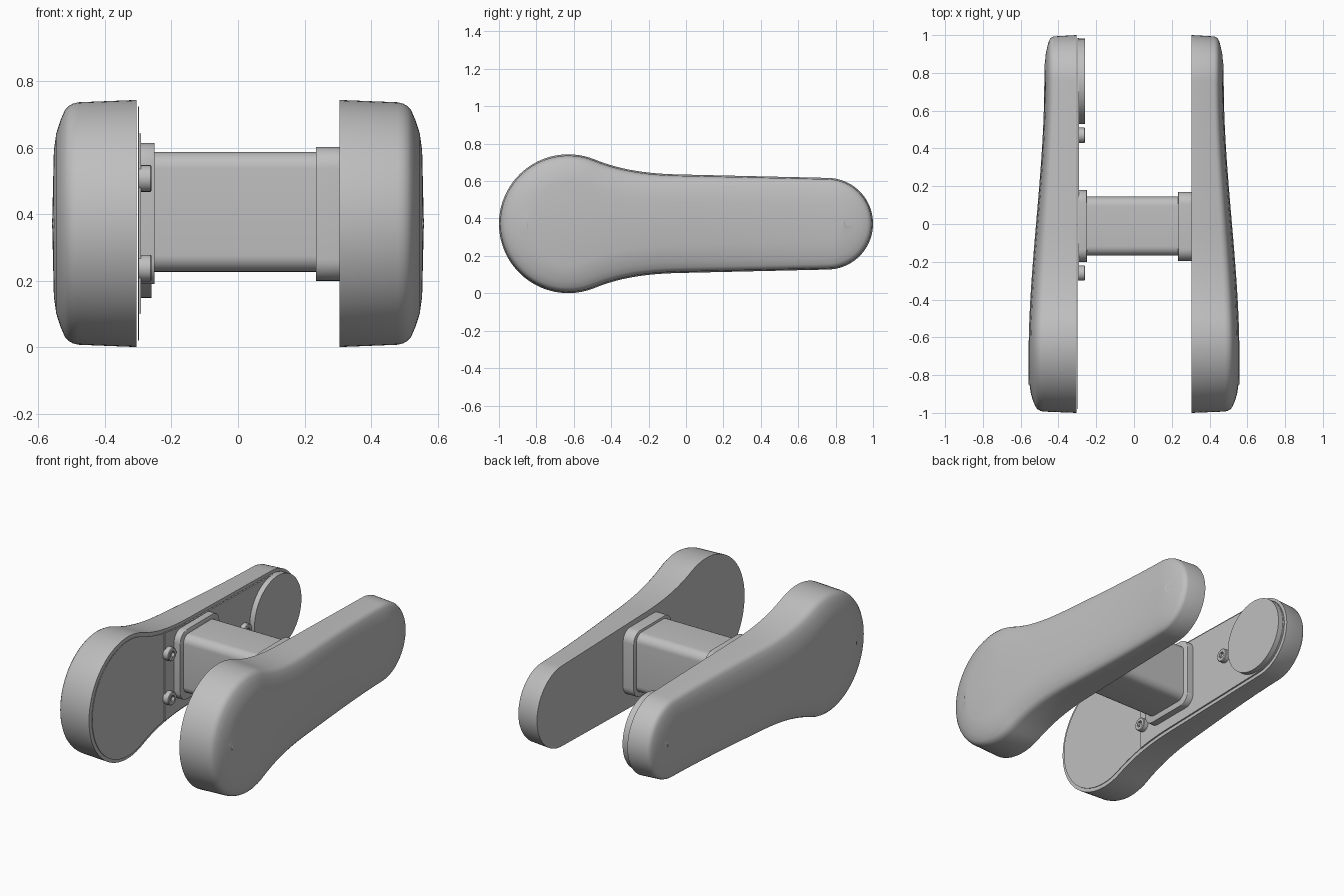
import bpy, bmesh, math
from mathutils import Vector

cube = bpy.data.objects.get("Cube")
if cube:
    bpy.data.objects.remove(cube, do_unlink=True)

grey = bpy.data.materials.new("plain_grey")
grey.use_nodes = True
colour = (0.52, 0.52, 0.52, 1)
grey.diffuse_color = colour
grey.node_tree.nodes["Principled BSDF"].inputs["Base Color"].default_value = colour

MID = 0.372      # height of the long axis
INNER = 0.305    # inner face of both pads


def finish(name, bm, angle=32):
    bmesh.ops.recalc_face_normals(bm, faces=bm.faces)
    mesh = bpy.data.meshes.new(name)
    bm.to_mesh(mesh)
    bm.free()
    mesh.materials.append(grey)
    ob = bpy.data.objects.new(name, mesh)
    bpy.context.collection.objects.link(ob)
    bpy.ops.object.select_all(action='DESELECT')
    ob.select_set(True)
    bpy.context.view_layer.objects.active = ob
    bpy.ops.object.shade_smooth_by_angle(angle=math.radians(angle))
    return ob


def bridge(bm, a, b):
    n = len(a)
    for i in range(n):
        j = (i + 1) % n
        bm.faces.new((a[i], a[j], b[j], b[i]))


# Upper half of the pad outline as (y, half height), front tip to rear tip
def half_outline():
    pts = []
    big, small, n = 0.371, 0.245, 28
    end = math.radians(68)
    for i in range(n):
        t = math.pi + (end - math.pi) * i / (n - 1)
        pts.append((-0.629 + big * math.cos(t), big * math.sin(t)))
    y0, h0 = pts[-1]
    y1, h1 = -0.02, 0.263
    span = y1 - y0
    for i in range(1, 17):
        t = i / 16
        h = (h0 * (2*t**3 - 3*t*t + 1) + h1 * (3*t*t - 2*t**3)
             - 0.41 * span * (t**3 - 2*t*t + t) - 0.02 * span * (t**3 - t*t))
        pts.append((y0 + span * t, h))
    for i in range(1, 12):
        t = i / 12
        pts.append((y1 + (0.755 - y1) * t, h1 + (small - h1) * t))
    for i in range(21):
        t = math.pi / 2 * (1 - i / 20)
        pts.append((0.755 + small * math.cos(t), small * math.sin(t)))
    return [Vector(p) for p in pts]


HALF = half_outline()


# Half outline moved inwards by a distance
def inset_half(d):
    out = []
    last = len(HALF) - 1
    for i, p in enumerate(HALF):
        if i == 0:
            q = p + Vector((d, 0))
        elif i == last:
            q = p - Vector((d, 0))
        else:
            t = (HALF[i + 1] - HALF[i - 1]).normalized()
            q = p + Vector((t.y, -t.x)) * d
        out.append(Vector((q.x, max(q.y, 0))))
    return out


def full_outline(d):
    up = inset_half(d)
    return up + [Vector((p.x, -p.y)) for p in reversed(up[1:-1])]


def smooth_step(y):
    t = min(max((0.75 - y) / 1.45, 0), 1)
    return t * t * (3 - 2 * t)


def outer_x(y):
    return 0.475 + 0.083 * smooth_step(y)


# Padded shells: straight wall, rounded rim, shallow dome
def pad(name, side):
    bm = bmesh.new()
    rings = []
    for d, drop in ((0, None), (0.007, 0.078), (0.011, 0.062), (0.018, 0.049),
                    (0.03, 0.038), (0.06, 0.025), (0.1, 0.012), (0.15, 0.005)):
        ring = []
        for p in full_outline(d):
            soft = 0.65 + 0.35 * smooth_step(p.x)
            x = INNER if drop is None else outer_x(p.x) - drop * soft
            ring.append(bm.verts.new((side * x, p.x, MID + p.y)))
        rings.append(ring)
    for a, b in zip(rings, rings[1:]):
        bridge(bm, a, b)
    bm.faces.new(rings[0])
    # Dome strips on either side of a centre ridge
    top = rings[-1]
    n, last = len(top), len(HALF) - 1
    ridge = [top[0]]
    for i in range(1, last):
        y = top[i].co.y
        ridge.append(bm.verts.new((side * outer_x(y), y, MID)))
    ridge.append(top[last])
    for i in range(last):
        for a, b in ((top[i], top[i + 1]), (top[(n - i) % n], top[n - i - 1])):
            face = []
            for v in (a, b, ridge[i + 1], ridge[i]):
                if v not in face:
                    face.append(v)
            bm.faces.new(face)
    return finish(name, bm)


pad("left_pad", 1)
pad("right_pad", -1)


# Flat slab with a given (y, z) outline between two x positions
def slab(name, pts, x0, x1, bevel=0):
    bm = bmesh.new()
    a, b = ([bm.verts.new((x, y, z)) for y, z in pts] for x in (x0, x1))
    bridge(bm, a, b)
    bm.faces.new(a)
    end = bm.faces.new(b)
    if bevel:
        bmesh.ops.bevel(bm, geom=list(end.edges), offset=bevel, segments=2,
                        profile=0.5, affect='EDGES')
    return finish(name, bm)


def rounded_rect(y0, y1, z0, z1, r, steps=8):
    pts = []
    corners = ((y1 - r, z1 - r), (y0 + r, z1 - r), (y0 + r, z0 + r), (y1 - r, z0 + r))
    for k, (cy, cz) in enumerate(corners):
        for i in range(steps + 1):
            t = math.pi / 2 * (k + i / steps)
            pts.append((cy + r * math.cos(t), cz + r * math.sin(t)))
    return pts


def circle(cy, cz, r, n=64):
    return [(cy + r * math.cos(2 * math.pi * i / n), cz + r * math.sin(2 * math.pi * i / n))
            for i in range(n)]


# Backing plates on the inside of the right pad
slab("backing_plate", [(p.x, MID + p.y) for p in full_outline(0.02)], -0.3, -0.297)
slab("middle_plate", [(p.x, MID + p.y) for p in full_outline(0.016) if p.x > -0.31],
     -0.3, -0.291)
slab("rear_disc", circle(0.755, 0.375, 0.226), -0.3, -0.259, 0.003)

# Connecting tube and its end collars
slab("tube", rounded_rect(-0.168, 0.145, 0.227, 0.587, 0.05), -0.26, 0.25)
slab("right_collar", rounded_rect(-0.2, 0.18, 0.19, 0.614, 0.065), -0.3, -0.25, 0.004)
slab("left_collar", rounded_rect(-0.195, 0.17, 0.2, 0.602, 0.065), 0.31, 0.234, 0.003)


# Cap screws with hexagonal sockets
def screw(name, cy, cz, r=0.04, n=24):
    bm = bmesh.new()
    rings = []
    for x, rad, hexed in ((-0.3, r, False), (-0.263, r, False), (-0.259, r * 0.9, False),
                          (-0.259, r * 0.45, True), (-0.275, r * 0.45, True)):
        ring = []
        for i in range(n):
            t = 2 * math.pi * i / n
            q = rad / math.cos(t % (math.pi / 3) - math.pi / 6) if hexed else rad
            ring.append(bm.verts.new((x, cy + q * math.cos(t), cz + q * math.sin(t))))
        rings.append(ring)
    for a, b in zip(rings, rings[1:]):
        bridge(bm, a, b)
    bm.faces.new(rings[0])
    bm.faces.new(rings[-1])
    return finish(name, bm)


screw("front_upper_screw", -0.26, 0.507)
screw("front_lower_screw", -0.26, 0.238)
screw("rear_screw", 0.47, 0.372)
